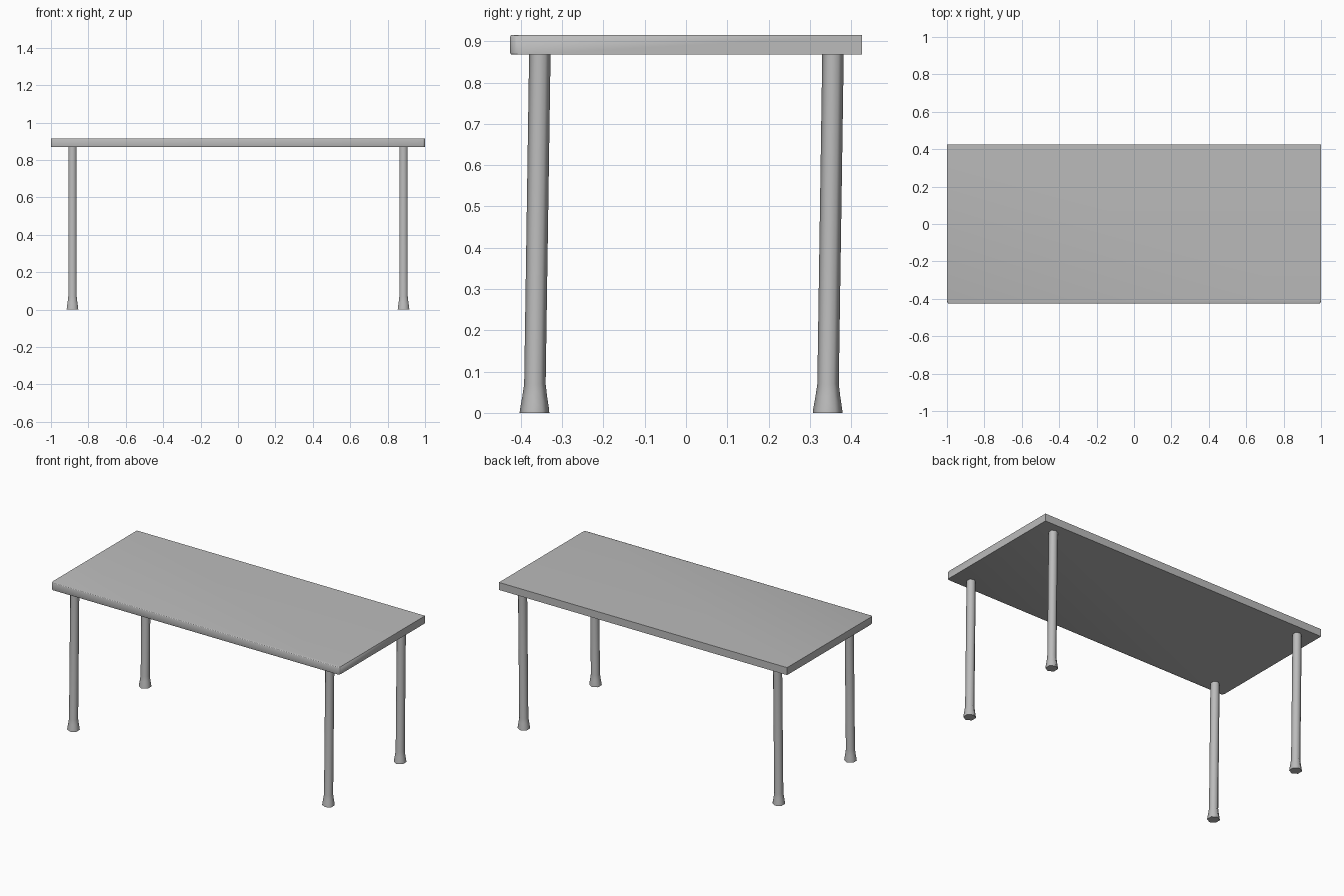
import bpy
import bmesh
import math

cube = bpy.data.objects.get("Cube")
if cube:
    bpy.data.objects.remove(cube, do_unlink=True)

grey = bpy.data.materials.new("plain grey")
grey.use_nodes = True
grey.diffuse_color = (0.5, 0.5, 0.5, 1)
grey.node_tree.nodes["Principled BSDF"].inputs["Base Color"].default_value = (0.5, 0.5, 0.5, 1)

HALF_DEPTH = 0.426
UNDERSIDE, TOP = 0.868, 0.915


def finish(bm, name):
    """Turn a bmesh into a smooth-shaded object with the grey material."""
    bmesh.ops.recalc_face_normals(bm, faces=bm.faces)
    mesh = bpy.data.meshes.new(name)
    bm.to_mesh(mesh)
    bm.free()
    mesh.materials.append(grey)
    obj = bpy.data.objects.new(name, mesh)
    bpy.context.collection.objects.link(obj)
    bpy.ops.object.select_all(action="DESELECT")
    obj.select_set(True)
    bpy.context.view_layer.objects.active = obj
    bpy.ops.object.shade_smooth_by_angle(angle=math.radians(62))
    return obj


# Tabletop: a flat slab with eased front corners and front edges
bm = bmesh.new()
bmesh.ops.create_cube(bm, size=1)
for v in bm.verts:
    v.co.x *= 2
    v.co.y *= 2 * HALF_DEPTH
    v.co.z = TOP if v.co.z > 0 else UNDERSIDE


def on_front(edge):
    return all(v.co.y < -HALF_DEPTH + 0.02 for v in edge.verts)


def upright(edge):
    return abs(edge.verts[0].co.z - edge.verts[1].co.z) > 0.01


corners = [e for e in bm.edges if on_front(e) and upright(e)]
bmesh.ops.bevel(bm, geom=corners, offset=0.012, segments=2, profile=0.5, affect="EDGES")
rims = [e for e in bm.edges if on_front(e) and not upright(e)]
bmesh.ops.bevel(bm, geom=rims, offset=0.004, segments=2, profile=0.5, affect="EDGES")
finish(bm, "tabletop")


# Legs: six-sided tubes leaning slightly, with flared feet
def make_leg(name, x, y):
    sides = 6
    profile = [(0.0, 0.036), (0.01, 0.035), (0.04, 0.030), (0.07, 0.026), (UNDERSIDE + 0.002, 0.026)]
    bm = bmesh.new()
    rings = []
    for z, radius in profile:
        lean = 0.013 * (z / UNDERSIDE - 1)
        ring = []
        for i in range(sides):
            a = math.tau * i / sides
            ring.append(bm.verts.new((x + radius * math.sin(a), y + lean + radius * math.cos(a), z)))
        rings.append(ring)
    for low, high in zip(rings, rings[1:]):
        for i in range(sides):
            j = (i + 1) % sides
            bm.faces.new((low[i], low[j], high[j], high[i]))
    bm.faces.new(rings[0])
    bm.faces.new(rings[-1])
    finish(bm, name)


for side, x in (("left", 0.885), ("right", -0.885)):
    for end, y in (("front", -0.354), ("back", 0.356)):
        make_leg(f"{end}_{side}_leg", x, y)
